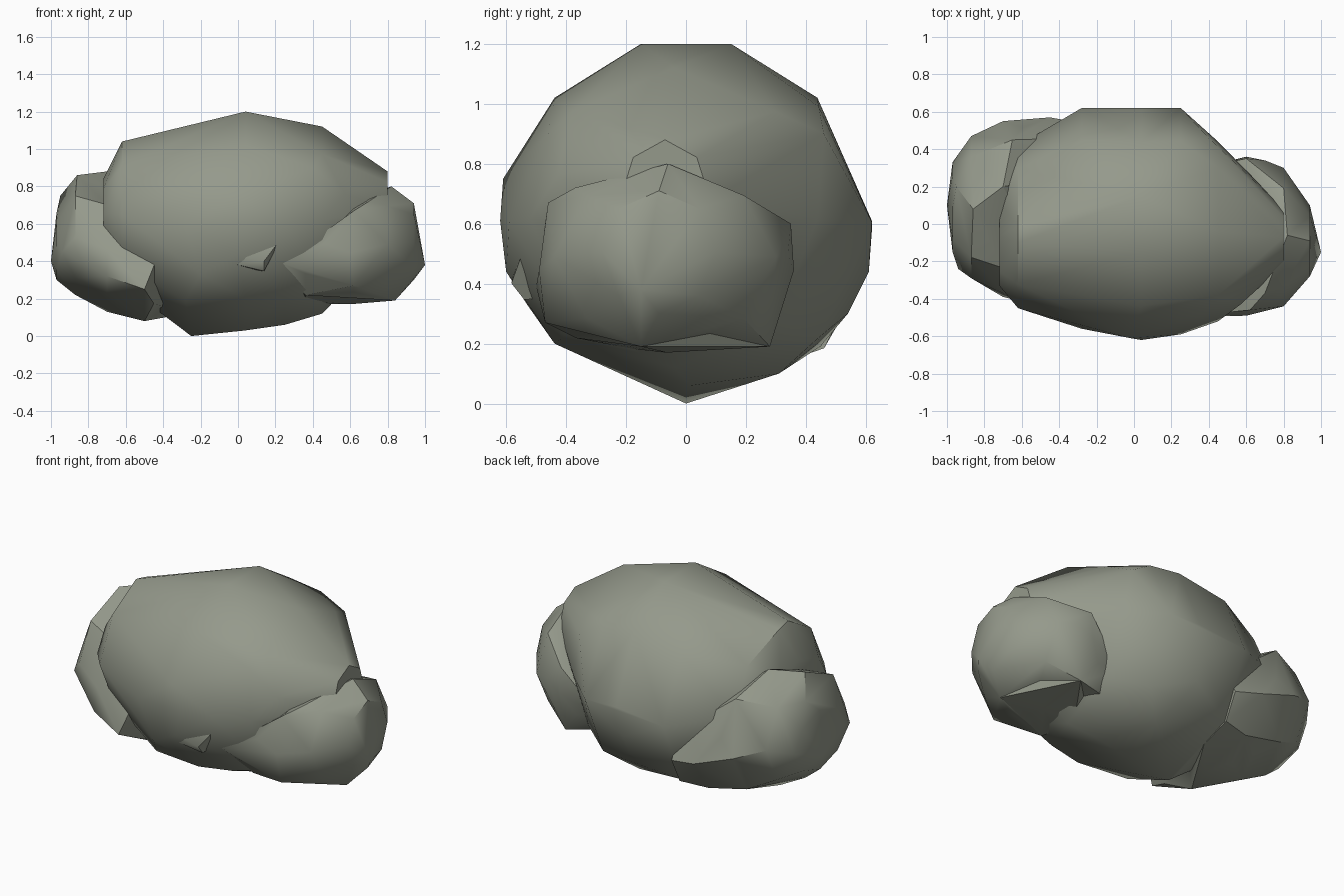
import bpy, bmesh, math, random
from mathutils import Vector

if "Cube" in bpy.data.objects:
    bpy.data.objects.remove(bpy.data.objects["Cube"])
random.seed(4)

stone = bpy.data.materials.new("grey green stone")
stone.use_nodes = True
colour = (0.30, 0.32, 0.26, 1)
stone.diffuse_color = colour
stone.node_tree.nodes["Principled BSDF"].inputs["Base Color"].default_value = colour


def ring(x, y0, y1, z0, z1, sides=8, turn=0.0):
    """Cross-section at x, filling the given depth and height."""
    pts = []
    for i in range(sides):
        a = turn + math.tau * i / sides
        pts.append(Vector((x,
                           (y0 + y1) / 2 + (y1 - y0) / 2 * math.cos(a),
                           (z0 + z1) / 2 + (z1 - z0) / 2 * math.sin(a))))
    return pts


def boulder(name, rings, corners=(), bumps=0.0, angle=40):
    """Hull around the cross-sections, with optional chipped faces."""
    bm = bmesh.new()
    for r in rings:
        for p in ring(*r):
            bm.verts.new(p)
    for c in corners:
        bm.verts.new(c)
    bmesh.ops.convex_hull(bm, input=bm.verts)
    loose = [v for v in bm.verts if not v.link_faces]
    bmesh.ops.delete(bm, geom=loose, context="VERTS")
    if bumps:
        for f in sorted(bm.faces, key=lambda f: -f.calc_area())[:18]:
            height = random.uniform(-bumps, bumps * 0.4)
            bmesh.ops.poke(bm, faces=[f], offset=height)
    bmesh.ops.recalc_face_normals(bm, faces=bm.faces)
    mesh = bpy.data.meshes.new(name)
    bm.to_mesh(mesh)
    bm.free()
    obj = bpy.data.objects.new(name, mesh)
    bpy.context.collection.objects.link(obj)
    mesh.materials.append(stone)
    bpy.ops.object.select_all(action="DESELECT")
    obj.select_set(True)
    bpy.context.view_layer.objects.active = obj
    bpy.ops.object.shade_smooth_by_angle(angle=math.radians(angle))


# Large central boulder
boulder("main_boulder", [
    (-0.72, -0.33, 0.2, 0.46, 0.84),
    (-0.62, -0.45, 0.42, 0.28, 1.02),
    (-0.28, -0.56, 0.62, 0.03, 1.12),
    (0.04, -0.62, 0.62, 0.03, 1.19),
    (0.25, -0.59, 0.62, 0.06, 1.15),
    (0.45, -0.52, 0.44, 0.12, 1.12),
    (0.8, -0.22, 0.08, 0.48, 0.88),
], corners=[(-0.25, 0, 0), (0.04, -0.15, 1.2), (0.04, 0.15, 1.2),
            (-0.62, -0.1, 1.04), (0.4, 0.46, 0.9), (0.4, -0.46, 0.9),
            (0.57, -0.43, 0.76), (-0.02, -0.61, 0.75), (0, -0.6, 0.44),
            (0, 0.61, 0.44), (0, 0.54, 0.3),
            (0.1, 0.31, 0.1), (-0.2, -0.53, 0.33)])

# Boulder leaning on the left end
boulder("left_boulder", [
    (0.36, -0.48, 0.3, 0.17, 0.5),
    (0.6, -0.49, 0.36, 0.17, 0.72),
    (0.8, -0.44, 0.3, 0.2, 0.78),
    (0.94, -0.28, 0.1, 0.3, 0.71),
], corners=[(1.0, -0.15, 0.38), (0.84, -0.15, 0.19), (0.23, -0.5, 0.39),
            (0.82, -0.06, 0.8), (0.62, -0.46, 0.67), (0.7, -0.37, 0.72),
            (0.6, 0.35, 0.6), (0.7, 0.34, 0.5), (0.62, 0.28, 0.19),
            (0.62, -0.47, 0.27)],
        bumps=0.03, angle=35)

# Boulder leaning on the right end, spreading behind the main one
boulder("right_boulder", [
    (-0.28, 0.0, 0.54, 0.12, 0.56),
    (-0.45, -0.42, 0.57, 0.09, 0.66),
    (-0.7, -0.37, 0.55, 0.13, 0.8),
    (-0.87, -0.29, 0.47, 0.22, 0.84),
    (-0.97, -0.15, 0.33, 0.3, 0.66),
], corners=[(-1.0, 0.1, 0.4), (-0.86, 0.08, 0.86), (-0.7, 0.2, 0.88),
            (-0.5, -0.1, 0.08), (-0.95, 0.2, 0.75), (-0.65, 0.45, 0.78),
            (-0.94, -0.24, 0.45), (-0.5, -0.44, 0.25), (-0.7, -0.39, 0.32)],
        bumps=0.03, angle=35)

# Small stone wedged against the front
boulder("front_chip", [
    (0.0, -0.58, -0.4, 0.36, 0.46, 5, 0.0),
    (0.14, -0.585, -0.4, 0.34, 0.44, 5, 0.4),
], corners=[(-0.14, -0.57, 0.46), (0.23, -0.54, 0.52)])
